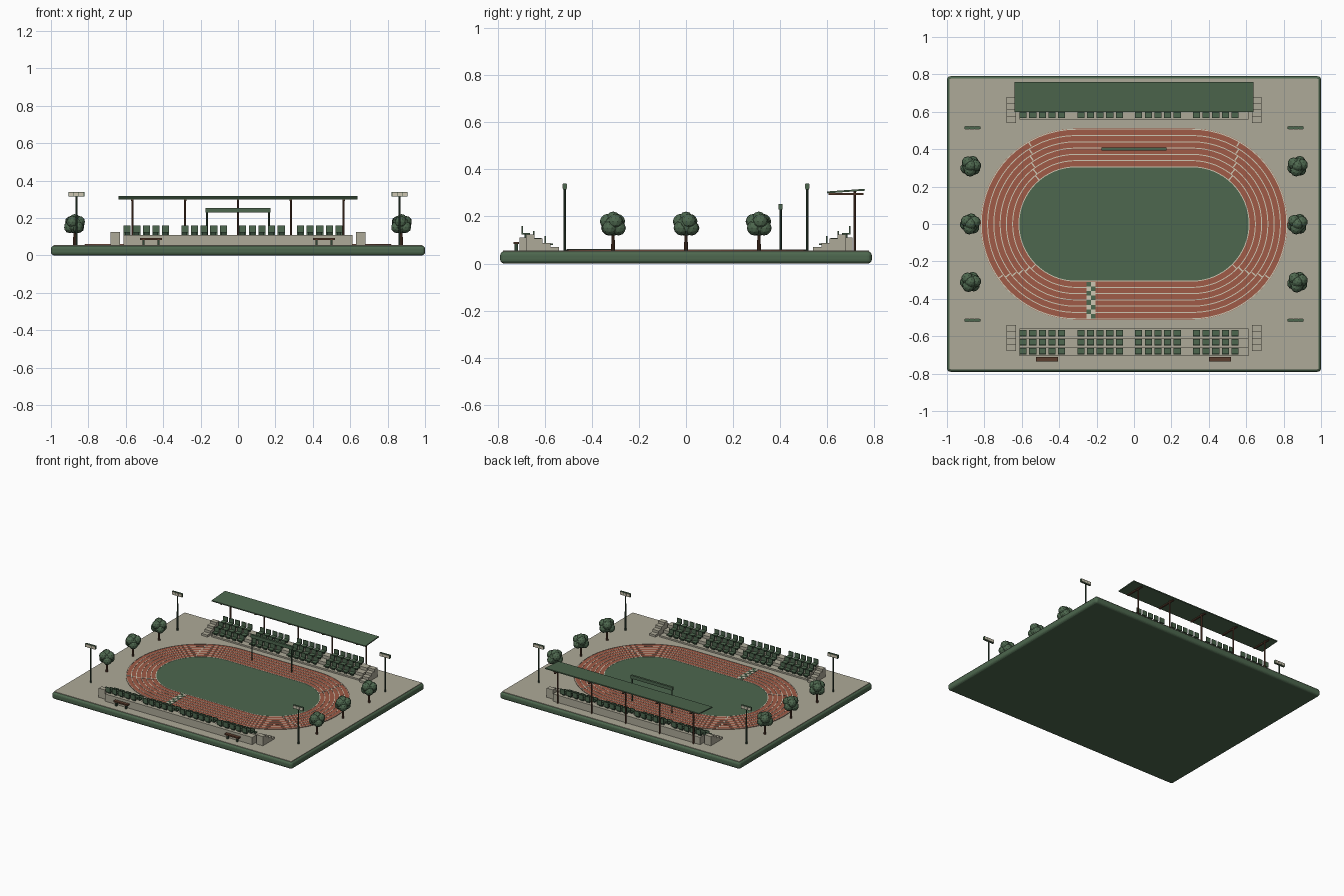
import bpy, bmesh, math, random
from mathutils import Matrix, Vector

if "Cube" in bpy.data.objects:
    bpy.data.objects.remove(bpy.data.objects["Cube"])

random.seed(4)


def mat(name, r, g, b):
    m = bpy.data.materials.new(name)
    lin = [((c / 255 + 0.055) / 1.055) ** 2.4 for c in (r, g, b)]
    m.diffuse_color = (*lin, 1)
    m.use_nodes = True
    m.node_tree.nodes["Principled BSDF"].inputs["Base Color"].default_value = m.diffuse_color
    return m


GREEN = mat("field green", 77, 103, 78)
DARK = mat("dark green", 50, 70, 54)
BEIGE = mat("paving beige", 174, 170, 152)
RUST = mat("track rust", 160, 91, 71)
CREAM = mat("line cream", 206, 198, 178)
BROWN = mat("timber brown", 92, 62, 46)


def finish(name, bm, m, smooth=False):
    bmesh.ops.recalc_face_normals(bm, faces=bm.faces)
    me = bpy.data.meshes.new(name)
    for f in bm.faces:
        f.smooth = smooth
    bm.to_mesh(me)
    bm.free()
    me.materials.append(m)
    ob = bpy.data.objects.new(name, me)
    bpy.context.collection.objects.link(ob)
    return ob


def boxes(name, items, m):
    """Each item is x0, x1, y0, y1, z0, z1."""
    bm = bmesh.new()
    for x0, x1, y0, y1, z0, z1 in items:
        mx = Matrix.Translation(((x0 + x1) / 2, (y0 + y1) / 2, (z0 + z1) / 2))
        mx = mx @ Matrix.Diagonal((abs(x1 - x0), abs(y1 - y0), abs(z1 - z0), 1))
        bmesh.ops.create_cube(bm, size=1, matrix=mx)
    return finish(name, bm, m)


def post(name, x, y, z0, z1, r, m, r2=None):
    bm = bmesh.new()
    bmesh.ops.create_cone(bm, cap_ends=True, segments=10, radius1=r, radius2=r2 or r,
                          depth=z1 - z0, matrix=Matrix.Translation((x, y, (z0 + z1) / 2)))
    return finish(name, bm, m)


HALF = 0.31  # half length of the straights


def oval(r, n=32):
    pts = []
    for side, start in ((1, -90), (-1, 90)):
        for i in range(n + 1):
            a = math.radians(start + 180 * i / n)
            pts.append((side * HALF + r * math.cos(a), r * math.sin(a)))
    return pts


def oval_ring(name, r0, r1, z0, z1, m):
    bm = bmesh.new()
    loops = [[bm.verts.new((x, y, z)) for x, y in oval(r)]
             for r, z in ((r1, z0), (r1, z1), (r0, z1), (r0, z0))]
    n = len(loops[0])
    for a, b in zip(loops, loops[1:] + loops[:1]):
        for i in range(n):
            bm.faces.new((a[i], a[(i + 1) % n], b[(i + 1) % n], b[i]))
    return finish(name, bm, m)


# base slab and paving
slab = boxes("base_slab", [(-1, 1, -0.79, 0.79, 0, 0.052)], GREEN)
bv = slab.modifiers.new("round", "BEVEL")
bv.width, bv.segments = 0.018, 4
boxes("paving", [(-0.987, 0.987, -0.777, 0.777, 0.04, 0.055)], BEIGE)

# running track, lane lines and infield
R0, R1, LANES = 0.305, 0.51, 6
oval_ring("track", R0, R1, 0.05, 0.0585, RUST)
for i in range(LANES + 1):
    r = R0 + (R1 - R0 - 0.004) * i / LANES
    oval_ring("lane_line", r - 0.002, r + 0.003, 0.056, 0.06, CREAM)
bm = bmesh.new()
top = bm.faces.new([bm.verts.new((x, y, 0.0585)) for x, y in oval(R0)])
ext = bmesh.ops.extrude_face_region(bm, geom=[top])
bmesh.ops.translate(bm, vec=(0, 0, -0.006),
                    verts=[v for v in ext["geom"] if isinstance(v, bmesh.types.BMVert)])
finish("infield", bm, GREEN)

# checkered finish strip
cell = (R1 - R0 - 0.01) / 8
boxes("finish_strip", [(-0.253, -0.207, -R1 + 0.005, -R0 - 0.005, 0.057, 0.0605)], CREAM)
boxes("finish_checks", [(-0.253 + 0.023 * (i % 2), -0.23 + 0.023 * (i % 2),
                         -R0 - 0.005 - cell * (i + 1), -R0 - 0.005 - cell * i, 0.058, 0.0615)
                        for i in range(8)], GREEN)

# staggered start marks on the bends
for side in (-1, 1):
    for ang in (-45, 50):
        bm = bmesh.new()
        for k in range(LANES):
            r = R0 + (R1 - R0) * (k + 0.5) / LANES
            a = math.radians(ang + 2 * k)
            mx = Matrix.Translation((side * (HALF + r * math.cos(a)), r * math.sin(a), 0.059))
            mx = mx @ Matrix.Rotation(a * side, 4, "Z") @ Matrix.Diagonal((0.028, 0.007, 0.003, 1))
            bmesh.ops.create_cube(bm, size=1, matrix=mx)
        finish("start_marks", bm, CREAM)

# stands with seats and end stairs, mirrored front and back
EDGES = (0.56, 0.609, 0.658, 0.707)
TOPS = (0.066, 0.088, 0.11)
for s in (-1, 1):
    boxes("stand_tiers", [(-0.613, 0.613, s * EDGES[i], s * EDGES[i + 1], 0.05, TOPS[i])
                          for i in range(3)], BEIGE)
    pans, legs = [], []
    for row in range(3):
        y, z = EDGES[row] + 0.022, TOPS[row]
        for col in range(23):
            if col % 6 == 5:
                continue
            x = -0.593 + col * 0.0515
            pans.append((x - 0.019, x + 0.019, s * (y - 0.016), s * (y + 0.014), z + 0.013, z + 0.02))
            pans.append((x - 0.019, x + 0.019, s * (y + 0.013), s * (y + 0.019), z + 0.013, z + 0.05))
            legs.append((x - 0.012, x + 0.012, s * (y - 0.004), s * (y + 0.006), z - 0.002, z + 0.014))
    boxes("seats", pans, GREEN)
    boxes("seat_legs", legs, DARK)
    for sx in (-1, 1):
        boxes("end_stairs", [(sx * 0.632, sx * 0.683, s * (0.54 + 0.035 * i), s * (0.575 + 0.035 * i),
                              0.05, 0.07 + 0.018 * i) for i in range(4)], BEIGE)

# stand roof on posts
roof = boxes("roof", [(-0.64, 0.64, -0.08, 0.08, -0.004, 0.004)], GREEN)
roof.location = (0, 0.68, 0.308)
roof.rotation_euler.x = math.radians(4)
boxes("roof_beams", [(x - 0.006, x + 0.006, 0.605, 0.755, 0.291, 0.299)
                     for x in (-0.565, -0.2825, 0, 0.2825, 0.565)], BROWN)
for i in range(5):
    post("roof_post", -0.565 + 0.2825 * i, 0.717, 0.05, 0.306, 0.006, BROWN)

# gantry over the back straight
boxes("gantry_board", [(-0.173, 0.173, 0.394, 0.41, 0.23, 0.254)], GREEN)
for x in (-0.165, 0.165):
    post("gantry_post", x, 0.402, 0.05, 0.232, 0.005, DARK)

# floodlights
for x in (-0.864, 0.864):
    for y in (-0.515, 0.515):
        post("light_pole", x, y, 0.05, 0.32, 0.006, DARK, 0.005)
        boxes("light_head", [(x - 0.042, x + 0.042, y - 0.007, y + 0.007, 0.315, 0.34)], GREEN)
        boxes("lamps", [(x + d - 0.012, x + d + 0.012, y - 0.009, y + 0.009, 0.318, 0.337)
                        for d in (-0.027, 0, 0.027)], CREAM)

# trees with lumpy crowns
for x in (-0.874, 0.874):
    for y in (-0.31, 0, 0.31):
        post("tree_trunk", x, y, 0.05, 0.13, 0.009, BROWN, 0.006)
        bm = bmesh.new()
        lumps = [(0, 0, 0.163, 0.046)]
        for k in range(6):
            a = k * math.pi / 3 + random.random() * 0.5
            lumps.append((0.025 * math.cos(a), 0.025 * math.sin(a), 0.165 + 0.014 * (-1) ** k, 0.032))
        lumps.append((0, 0, 0.19, 0.031))
        for lx, ly, lz, r in lumps:
            bmesh.ops.create_icosphere(bm, subdivisions=2, radius=r,
                                       matrix=Matrix.Translation((x + lx, y + ly, lz)))
        finish("tree_crown", bm, GREEN)

# benches in front
for x in (-0.465, 0.46):
    boxes("bench_seat", [(x - 0.058, x + 0.058, -0.734, -0.71, 0.082, 0.092)], BROWN)
    boxes("bench_legs", [(x + d - 0.006, x + d + 0.006, -0.73, -0.714, 0.05, 0.083)
                         for d in (-0.04, 0.04)], DARK)
